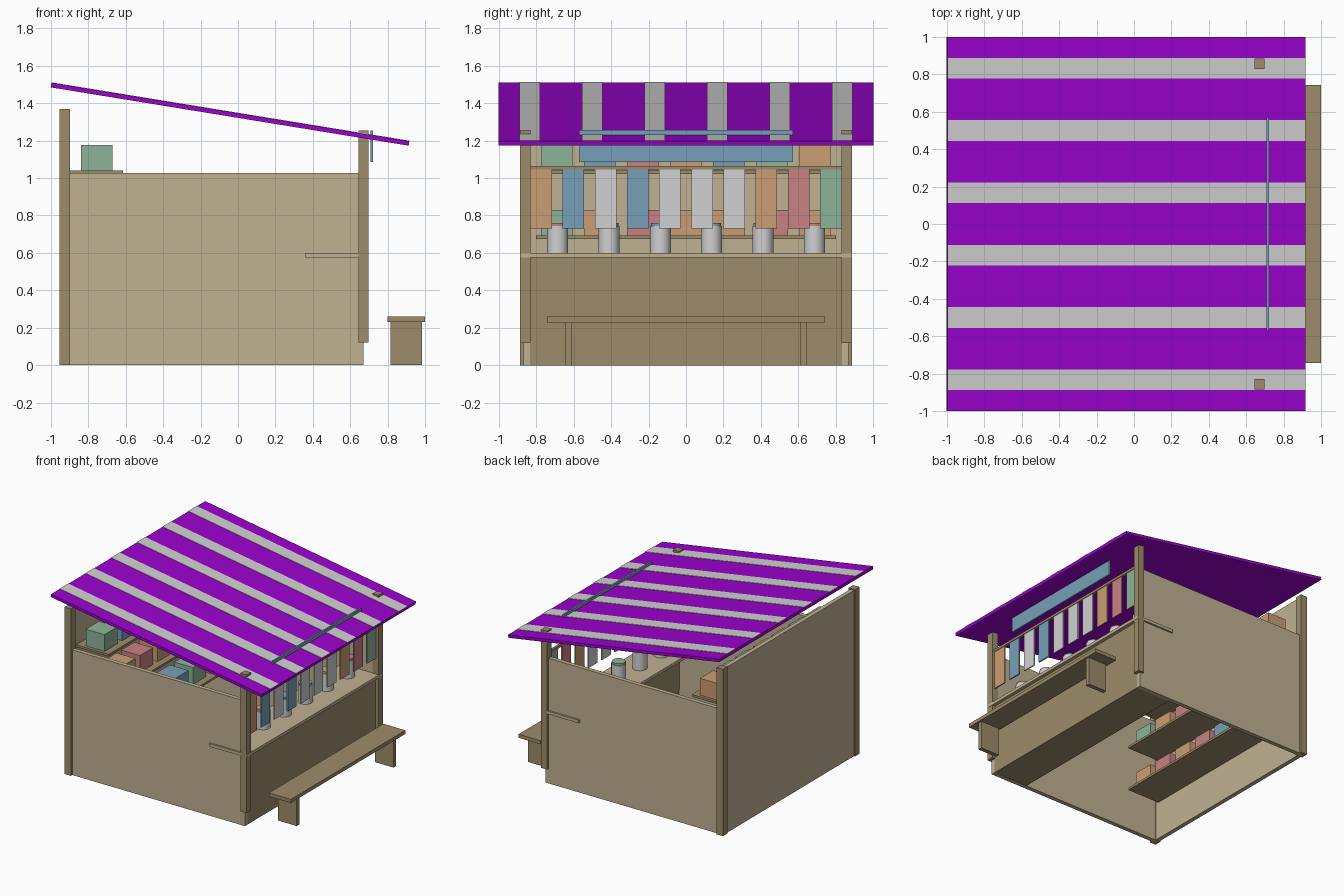
import bpy
import math

cube = bpy.data.objects.get("Cube")
if cube:
    bpy.data.objects.remove(cube, do_unlink=True)


def material(name, rgb):
    """Flat material from 0-255 display values, stored as linear."""
    lin = [((c / 255 + 0.055) / 1.055) ** 2.4 for c in rgb] + [1]
    m = bpy.data.materials.new(name)
    m.use_nodes = True
    m.diffuse_color = lin
    m.node_tree.nodes["Principled BSDF"].inputs["Base Color"].default_value = lin
    return m


PURPLE = material("purple_canvas", (155, 0, 206))
GREY = material("pale_grey", (209, 209, 209))
DARK = material("dark_wood", (157, 140, 106))
LIGHT = material("light_wood", (192, 177, 146))
BLUE = material("dusty_blue", (119, 160, 184))
ORANGE = material("dusty_orange", (202, 157, 116))
RED = material("dusty_red", (200, 129, 132))
GREEN = material("dusty_green", (141, 180, 152))


def box(name, x, y, z, mat, tilt=0):
    """Box spanning the given (low, high) ranges, tilted about y at its centre."""
    spans = (x, y, z)
    me = bpy.data.meshes.new(name)
    corners = [[(s[i] - s[1 - i]) / 2 for s, i in zip(spans, (a, b, c))]
               for a in (0, 1) for b in (0, 1) for c in (0, 1)]
    faces = [(0, 1, 3, 2), (4, 6, 7, 5), (0, 4, 5, 1),
             (2, 3, 7, 6), (0, 2, 6, 4), (1, 5, 7, 3)]
    me.from_pydata(corners, [], faces)
    me.materials.append(mat)
    ob = bpy.data.objects.new(name, me)
    ob.location = [(s[0] + s[1]) / 2 for s in spans]
    ob.rotation_euler.y = tilt
    bpy.context.collection.objects.link(ob)


def mid(c, w):
    return (c - w / 2, c + w / 2)


def cylinder(name, r, x, y, z, mat):
    bpy.ops.mesh.primitive_cylinder_add(vertices=24, radius=r, depth=z[1] - z[0],
                                        location=(x, y, (z[0] + z[1]) / 2))
    ob = bpy.context.object
    ob.name = name
    ob.data.materials.append(mat)
    bpy.ops.object.shade_smooth_by_angle()


# Walls, posts and bench legs on both sides
for side, s in (("left", 1), ("right", -1)):
    box(f"side_wall_{side}", (-0.93, 0.67), mid(0.85 * s, 0.035), (0, 1.027), LIGHT)
    box(f"back_post_{side}", (-0.955, -0.898), mid(0.857 * s, 0.057), (0, 1.37), DARK)
    box(f"front_post_{side}", (0.643, 0.697), mid(0.857 * s, 0.057), (0.12, 1.255), DARK)
    box(f"bench_leg_{side}", (0.815, 0.985), mid(0.628 * s, 0.035), (0, 0.23), DARK)
box("back_wall", (-0.945, -0.91), (-0.83, 0.83), (0, 1.36), LIGHT)
box("front_panel", (0.645, 0.67), (-0.833, 0.833), (0, 0.575), DARK)
box("counter", (0.357, 0.699), (-0.882, 0.882), (0.575, 0.6), LIGHT)
box("floor_board", (0.357, 0.645), (-0.833, 0.833), (0.002, 0.027), DARK)
box("bench_seat", (0.8, 1.0), (-0.742, 0.742), (0.23, 0.26), DARK)

# Sloped roof with thin stripes laid on top
slope = math.atan2(0.312, 1.915)
length = 1.939
cx, cz = -0.0425, 1.341
box("roof", mid(cx, length), (-1, 1), mid(cz, 0.024), PURPLE, slope)
lift = 0.0135
for i in range(6):
    box(f"roof_stripe_{i + 1}", mid(cx + lift * math.sin(slope), length),
        mid((i - 2.5) / 3, 0.11), mid(cz + lift * math.cos(slope), 0.003), GREY, slope)

# Sign board and hanging cloths on a rail
box("sign_board", (0.708, 0.722), (-0.57, 0.57), (1.085, 1.255), BLUE)
box("cloth_rail", (0.658, 0.678), (-0.833, 0.833), (1.045, 1.065), DARK)
cloths = [ORANGE, BLUE, GREY, BLUE, GREY, GREY, GREY, ORANGE, RED, GREEN]
for i, mat in enumerate(cloths):
    box(f"cloth_{i + 1}", mid(0.668, 0.01), mid((i - 4.5) * 0.1716, 0.115), (0.73, 1.045), mat)

# Jars on the counter with coloured tops
for i, mat in enumerate([RED, ORANGE, BLUE, GREEN, ORANGE, RED]):
    y = (i - 2.5) * 0.274
    cylinder(f"jar_{i + 1}", 0.056, 0.515, y, (0.6, 0.745), GREY)
    cylinder(f"jar_top_{i + 1}", 0.05, 0.515, y, (0.745, 0.76), mat)

# Back shelves with rows of boxes
rows = [("low", 0.33, [ORANGE, RED, ORANGE, RED, BLUE, GREEN, ORANGE]),
        ("middle", 0.692, [GREEN, ORANGE, RED, ORANGE, ORANGE, RED, ORANGE]),
        ("top", 1.04, [GREEN, BLUE, RED, ORANGE, BLUE, GREEN, ORANGE])]
for level, z, mats in rows:
    box(f"shelf_{level}", (-0.91, -0.615), (-0.8, 0.8), (z - 0.018, z), DARK)
    for i, mat in enumerate(mats):
        box(f"goods_box_{level}_{i + 1}", (-0.84, -0.67), mid((i - 3) * 0.23, 0.17),
            (z, z + 0.138), mat)
